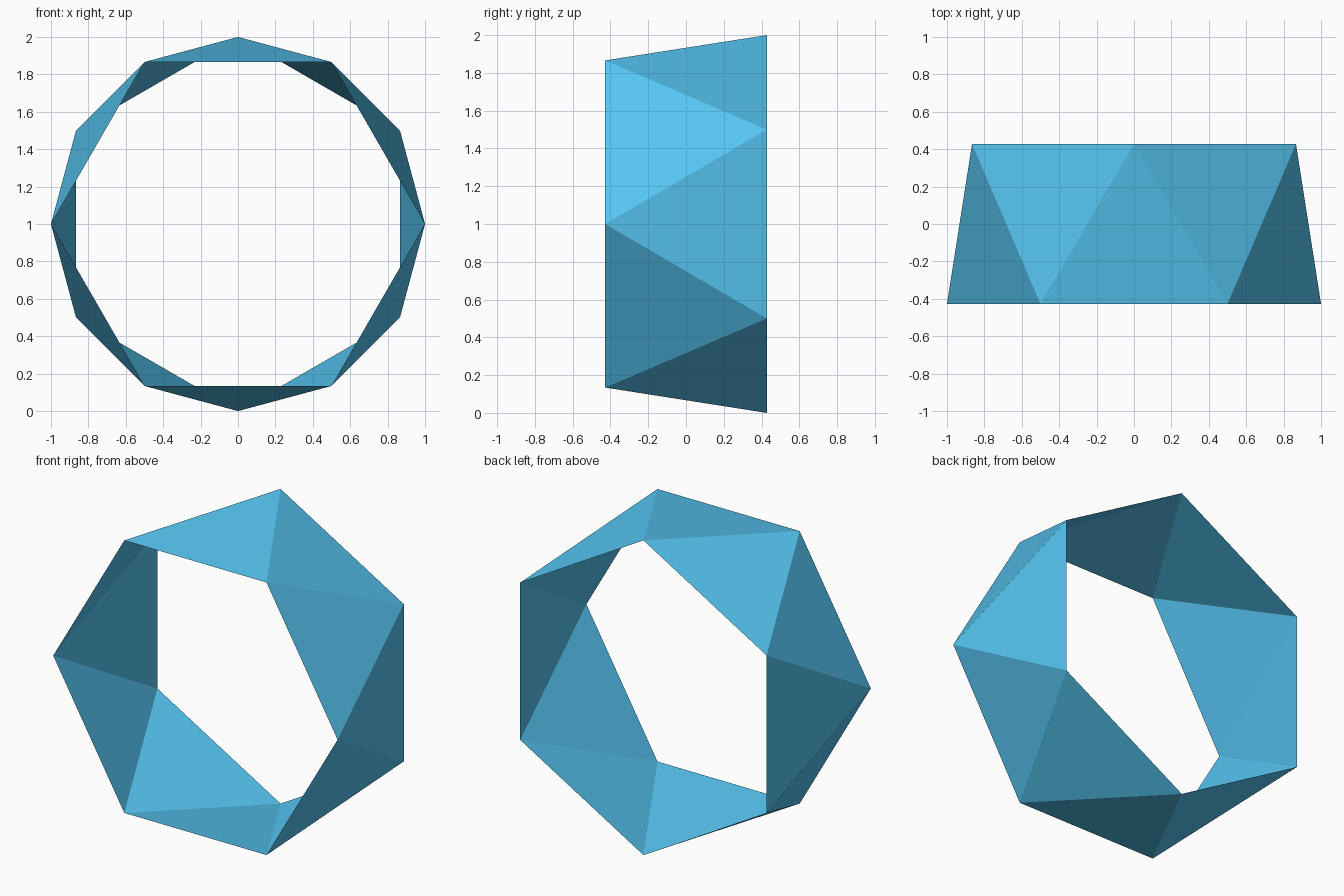
import bpy, bmesh
from math import cos, sin, pi, sqrt

if "Cube" in bpy.data.objects:
    bpy.data.objects.remove(bpy.data.objects["Cube"])

SIDES = 6
RADIUS = 1.0
# depth that makes every triangle equilateral
DEPTH = sqrt(1.0 - (2 * sin(pi / 12)) ** 2)


def ring(bm, y, offset):
    return [bm.verts.new((RADIUS * cos(2 * pi * i / SIDES + offset), y,
                          RADIUS + RADIUS * sin(2 * pi * i / SIDES + offset)))
            for i in range(SIDES)]


# Open antiprism band: two hexagon rims, twisted by half a step
bm = bmesh.new()
front = ring(bm, -DEPTH / 2, 0)
back = ring(bm, DEPTH / 2, pi / SIDES)
for i in range(SIDES):
    j = (i + 1) % SIDES
    bm.faces.new((front[i], back[i], front[j]))
    bm.faces.new((front[j], back[i], back[j]))

# Point all faces outward
bm.normal_update()
for f in bm.faces:
    c = f.calc_center_median()
    if f.normal.x * c.x + f.normal.z * (c.z - RADIUS) < 0:
        f.normal_flip()

mesh = bpy.data.meshes.new("faceted_ring")
bm.to_mesh(mesh)
bm.free()

# Blue finish
mat = bpy.data.materials.new("blue")
mat.diffuse_color = (0.09, 0.55, 0.87, 1.0)
mat.use_nodes = True
mat.node_tree.nodes["Principled BSDF"].inputs["Base Color"].default_value = mat.diffuse_color
mesh.materials.append(mat)

obj = bpy.data.objects.new("faceted_ring", mesh)
bpy.context.collection.objects.link(obj)
